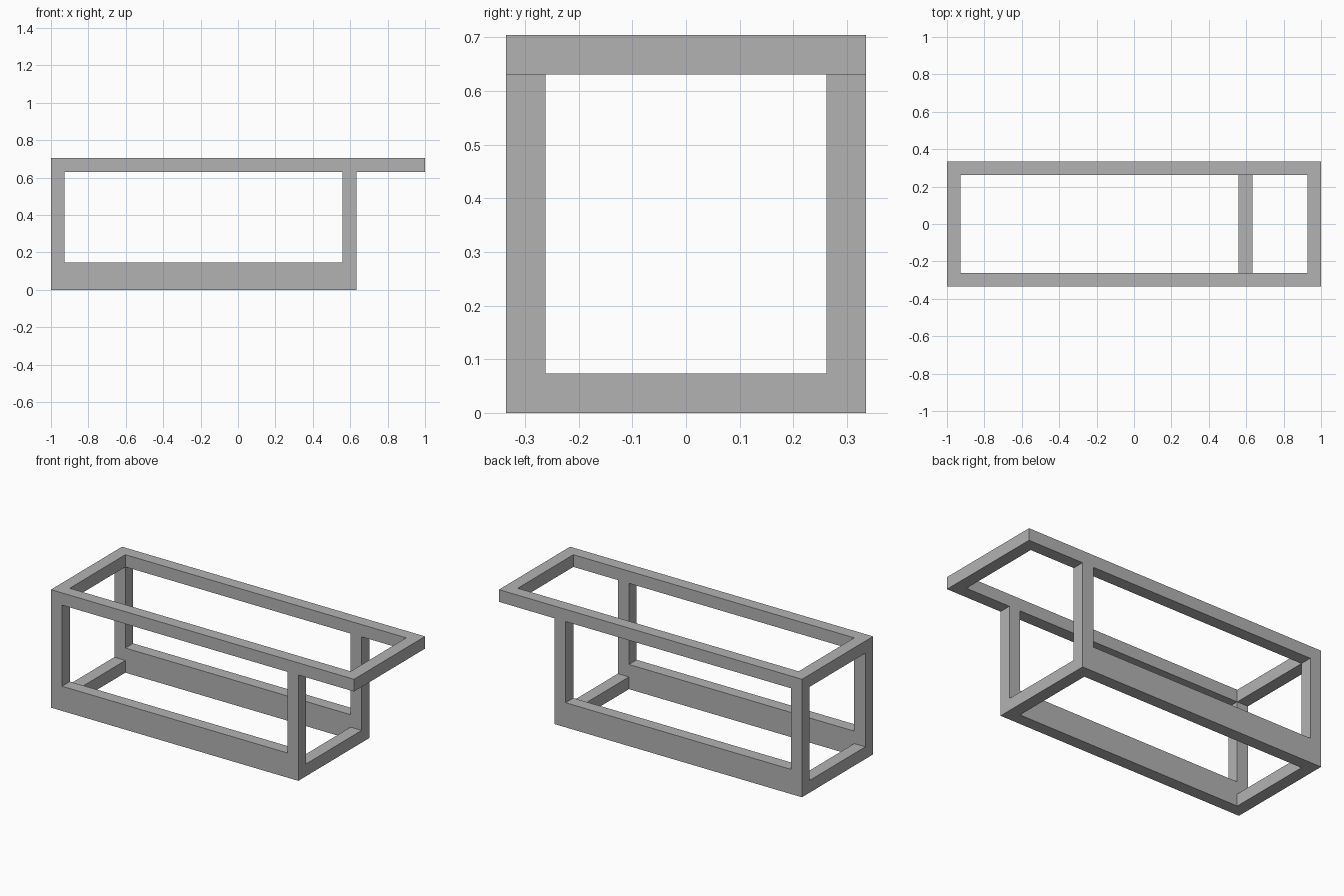
import bpy
import bmesh
from mathutils import Vector

if "Cube" in bpy.data.objects:
    bpy.data.objects.remove(bpy.data.objects["Cube"], do_unlink=True)

# Main dimensions
BAR = 0.073
BACK, NOSE, POST = -1.0, 1.0, 0.633   # end, overhanging end, outer face of near posts
HALF_W = 0.335
TOP, RAIL = 0.704, 0.147              # full height, side rail height
UNDER = TOP - BAR

grey = bpy.data.materials.new("frame grey")
grey.use_nodes = True
colour = (0.45, 0.45, 0.45, 1)
grey.diffuse_color = colour
grey.node_tree.nodes["Principled BSDF"].inputs["Base Color"].default_value = colour


def solid(name, faces, thickness):
    """Extrude flat, edge-sharing faces along a vector into one solid."""
    bm = bmesh.new()
    for points in faces:
        bm.faces.new([bm.verts.new(p) for p in points])
    bmesh.ops.remove_doubles(bm, verts=bm.verts, dist=1e-5)
    result = bmesh.ops.extrude_face_region(bm, geom=bm.faces[:], use_keep_orig=True)
    moved = [g for g in result["geom"] if isinstance(g, bmesh.types.BMVert)]
    bmesh.ops.translate(bm, verts=moved, vec=Vector(thickness))
    bmesh.ops.recalc_face_normals(bm, faces=bm.faces)
    mesh = bpy.data.meshes.new(name)
    bm.to_mesh(mesh)
    bm.free()
    mesh.materials.append(grey)
    obj = bpy.data.objects.new(name, mesh)
    bpy.context.collection.objects.link(obj)
    return obj


def rectangle(x0, x1, y0, y1, z):
    return [(x0, y0, z), (x1, y0, z), (x1, y1, z), (x0, y1, z)]


# Top frame with the overhang, mitred at the corners
outer = rectangle(BACK, NOSE, -HALF_W, HALF_W, UNDER)
inner = rectangle(BACK + BAR, NOSE - BAR, -HALF_W + BAR, HALF_W - BAR, UNDER)
ring = []
for i in range(4):
    j = (i + 1) % 4
    ring.append([outer[i], outer[j], inner[j], inner[i]])
solid("top_frame", ring, (0, 0, BAR))

# Side frames: a deep lower rail with a post at each end
profile = [(BACK, 0), (POST, 0), (POST, UNDER), (POST - BAR, UNDER),
           (POST - BAR, RAIL), (BACK + BAR, RAIL), (BACK + BAR, UNDER), (BACK, UNDER)]
for name, y in (("front_side_frame", -HALF_W), ("back_side_frame", HALF_W - BAR)):
    solid(name, [[(x, y, z) for x, z in profile]], (0, BAR, 0))

# Low crossbars joining the side frames
for name, x in (("right_crossbar", BACK), ("left_crossbar", POST - BAR)):
    solid(name, [rectangle(x, x + BAR, -HALF_W + BAR, HALF_W - BAR, 0)], (0, 0, BAR))
